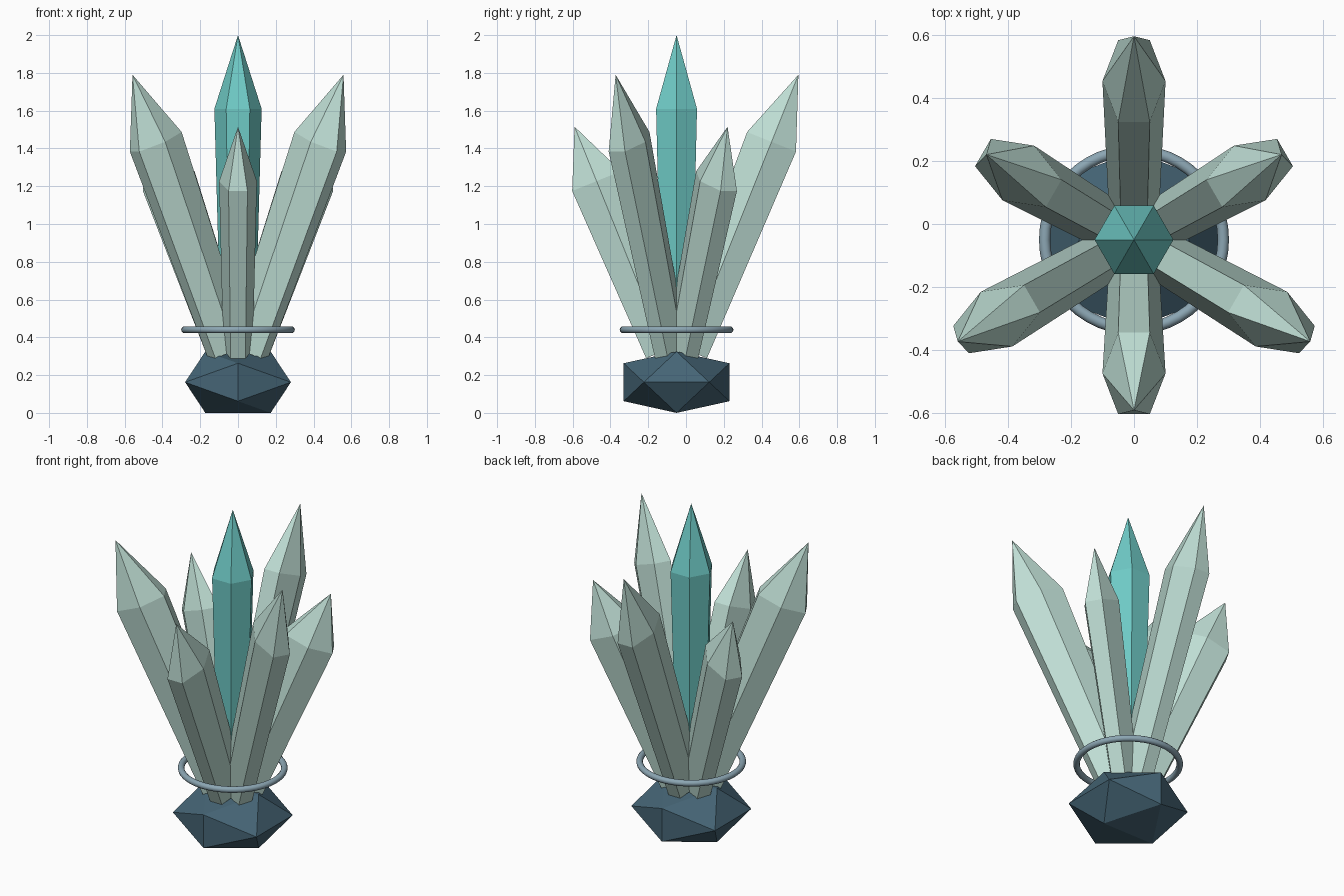
import bpy, bmesh, math
from mathutils import Vector

if "Cube" in bpy.data.objects:
    bpy.data.objects.remove(bpy.data.objects["Cube"])

CY = -0.05  # cluster centre in y


def material(name, rgb):
    m = bpy.data.materials.new(name)
    m.diffuse_color = (*rgb, 1)
    m.use_nodes = True
    m.node_tree.nodes["Principled BSDF"].inputs["Base Color"].default_value = m.diffuse_color
    return m


PALE = material("pale_crystal", (0.52, 0.73, 0.66))
TEAL = material("teal_crystal", (0.16, 0.60, 0.57))
ROCK = material("dark_rock", (0.06, 0.13, 0.18))
STEEL = material("blue_steel", (0.26, 0.38, 0.45))


def finish(bm, name, mat):
    bmesh.ops.recalc_face_normals(bm, faces=bm.faces)
    me = bpy.data.meshes.new(name)
    bm.to_mesh(me)
    bm.free()
    me.materials.append(mat)
    ob = bpy.data.objects.new(name, me)
    bpy.context.collection.objects.link(ob)
    return ob


def crystal(name, base, tip, side, wide, deep, mat, shoulder=0.757, taper=0.78):
    """Six-sided crystal from base to tip; 'side' is the corner direction."""
    base, tip, side = Vector(base), Vector(tip), Vector(side)
    depth = (tip - base).normalized().cross(side).normalized()
    bm = bmesh.new()
    rings = []
    for t, k in ((0, taper), (shoulder, 1)):
        c = base.lerp(tip, t)
        rings.append([bm.verts.new(c + k * (side * wide * math.cos(a) + depth * deep * math.sin(a)))
                      for a in (i * math.pi / 3 for i in range(6))])
    low, high = rings
    point = bm.verts.new(tip)
    bm.faces.new(low)
    for i in range(6):
        j = (i + 1) % 6
        bm.faces.new((low[i], low[j], high[j], high[i]))
        bm.faces.new((high[i], high[j], point))
    return finish(bm, name, mat)


# Central upright crystal
crystal("centre_crystal", (0, CY, 0.34), (0, CY, 2), (1, 0, 0), 0.125, 0.125, TEAL, 0.765, 0.72)

# Six leaning crystals, alternately tall and short
for i in range(6):
    a = math.radians(90 + 60 * i)
    r, z = ((0.645, 1.79), (0.54, 1.515))[i % 2]
    out = Vector((math.cos(a), math.sin(a), 0))
    mid = Vector((0, CY, 0))
    crystal(f"outer_crystal_{i + 1}", mid + out * 0.06 + Vector((0, 0, 0.33)),
            mid + out * r + Vector((0, 0, z)), (-out.y, out.x, 0), 0.1, 0.161, PALE)

# Rock base: squashed icosahedron resting on an edge
bm = bmesh.new()
A, B, S = 0.173, 0.28, 0.58
for p in (-1, 1):
    for q in (-1, 1):
        for v in ((p * A, 0, q * B), (p * B, q * A, 0), (0, p * B, q * A)):
            bm.verts.new((v[0], v[1] + CY, (v[2] + B) * S))
bmesh.ops.convex_hull(bm, input=bm.verts)
finish(bm, "rock_base", ROCK)

# Binding ring
bpy.ops.mesh.primitive_torus_add(location=(0, CY, 0.44), major_radius=0.283, minor_radius=0.018,
                                 major_segments=48, minor_segments=12)
ring = bpy.context.object
ring.name = "binding_ring"
ring.data.materials.append(STEEL)
bpy.ops.object.shade_smooth()
